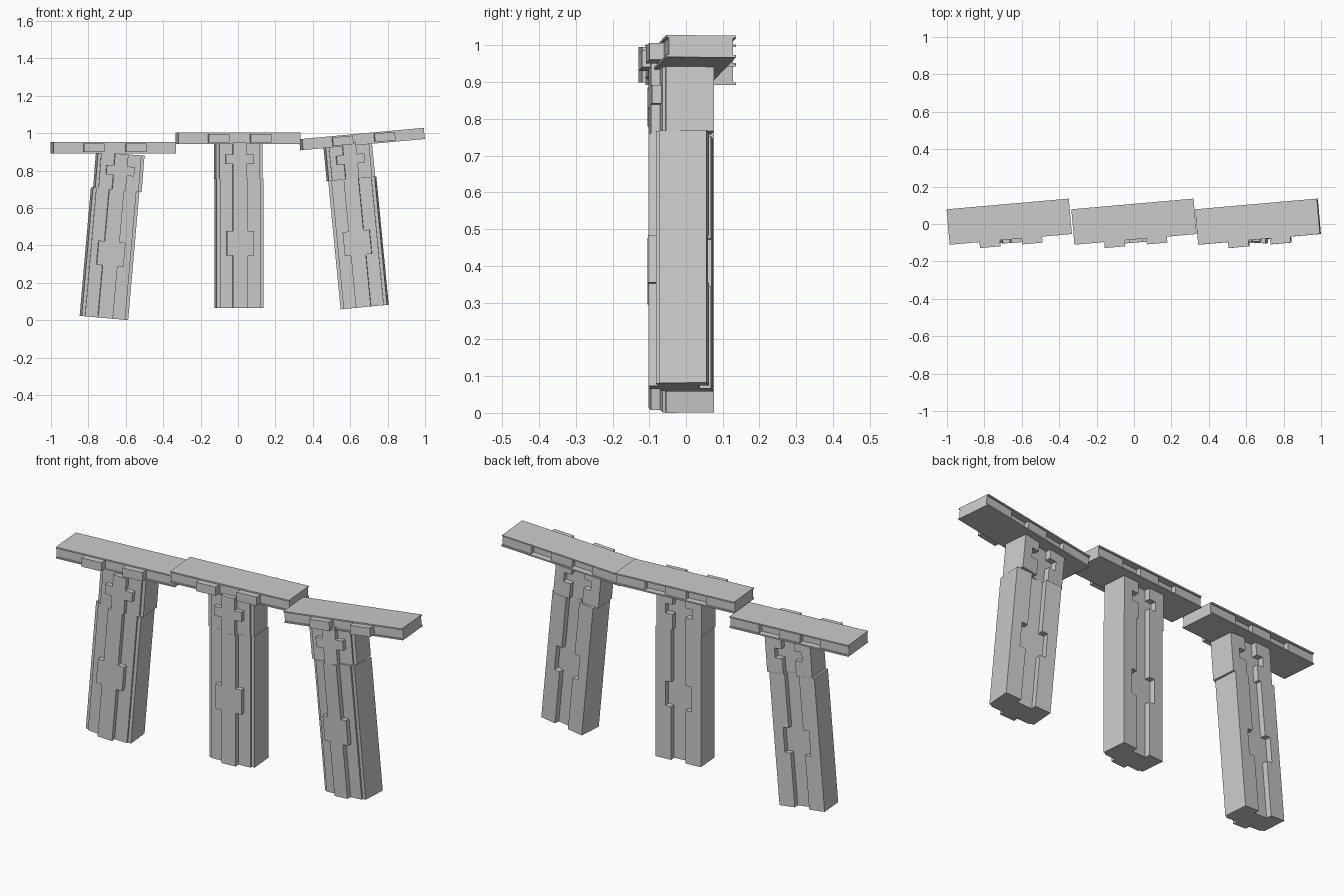
import bpy, bmesh
from math import radians
from mathutils import Matrix

if "Cube" in bpy.data.objects:
    bpy.data.objects.remove(bpy.data.objects["Cube"])


def place(x, y, z, tilt, turn):
    """Part frame: turned about its own axis, then leaned sideways."""
    return (Matrix.Translation((x, y, z))
            @ Matrix.Rotation(radians(tilt), 4, 'Y')
            @ Matrix.Rotation(radians(turn), 4, 'Z'))


def prism(bm, pts, y0, y1):
    """Extrude an x/z outline from y0 to y1."""
    a = [bm.verts.new((x, y0, z)) for x, z in pts]
    b = [bm.verts.new((x, y1, z)) for x, z in pts]
    n = len(pts)
    bm.faces.new(a)
    bm.faces.new(b[::-1])
    for i in range(n):
        j = (i + 1) % n
        bm.faces.new((a[j], a[i], b[i], b[j]))


def box(bm, x0, x1, y0, y1, z0, z1):
    prism(bm, [(x0, z0), (x1, z0), (x1, z1), (x0, z1)], y0, y1)


def finish(bm, name, matrix):
    bmesh.ops.recalc_face_normals(bm, faces=bm.faces)
    mesh = bpy.data.meshes.new(name)
    bm.to_mesh(mesh)
    bm.free()
    ob = bpy.data.objects.new(name, mesh)
    bpy.context.collection.objects.link(ob)
    ob.matrix_world = matrix


def column(name, matrix, h, s, w, z0, z1):
    """Block with a raised cross strip in front and the same strip sunk in the back."""
    bm = bmesh.new()
    hw = 0.125
    box(bm, -hw, hw, -0.065, 0.036, 0, h)             # core
    box(bm, -0.108, 0.108, -0.074, -0.06, 0, h)       # front panel
    half = [(s, 0), (s, z0), (w, z0), (w, z1), (s, z1), (s, h)]
    strip = half + [(-x, z) for x, z in reversed(half)]
    prism(bm, strip, -0.099, -0.07)                   # raised strip
    for sgn in (1, -1):                               # back side plates
        plate = [(sgn * x, z) for x, z in half + [(hw, h), (hw, 0)]]
        prism(bm, plate, 0.036, 0.065)
    finish(bm, name, matrix)


def deck(name, matrix):
    """Slab with thin lips, two blocks pushed out in front and sunk behind."""
    bm = bmesh.new()
    L, t, lip = 0.328, 0.03, 0.007
    box(bm, -L, L, -0.095, 0.095, t - lip, t)         # top lip
    box(bm, -L, L, -0.095, 0.095, -t, -t + lip)       # bottom lip
    box(bm, -L, L, -0.088, 0.062, -t + lip, t - lip)  # web
    for s in (-1, 1):
        x0, x1 = sorted((s * 0.058, s * 0.168))
        box(bm, x0, x1, -0.127, -0.088, -t + lip, t - lip)
    for x0, x1 in ((-L, -0.168), (-0.058, 0.058), (0.168, L)):
        box(bm, x0, x1, 0.062, 0.087, -t + lip, t - lip)
    finish(bm, name, matrix)


# (deck frame, collar frame, shaft frame) for each of the three piers
piers = {
    "left": (place(-0.667, 0.0125, 0.922, 0, 5),
             place(-0.645, 0, 0.695, 4.5, 5),
             place(-0.717, 0, 0.0115, 5, 5)),
    "middle": (place(0, 0.0125, 0.972, 0, 5),
               place(0.001, 0, 0.755, 0, 5),
               place(0.005, 0, 0.066, 0, 5)),
    "right": (place(0.663, 0.0125, 0.968, -5.2, 5),
              place(0.604, 0, 0.755, -5.5, 5),
              place(0.677, 0, 0.07, -5.5, -4)),
}
for side, (m_deck, m_collar, m_shaft) in piers.items():
    deck(side + "_deck", m_deck)
    column(side + "_collar", m_collar, 0.195, 0.036, 0.075, 0.08, 0.13)
    column(side + "_shaft", m_shaft, 0.69, 0.04, 0.072, 0.28, 0.41)
